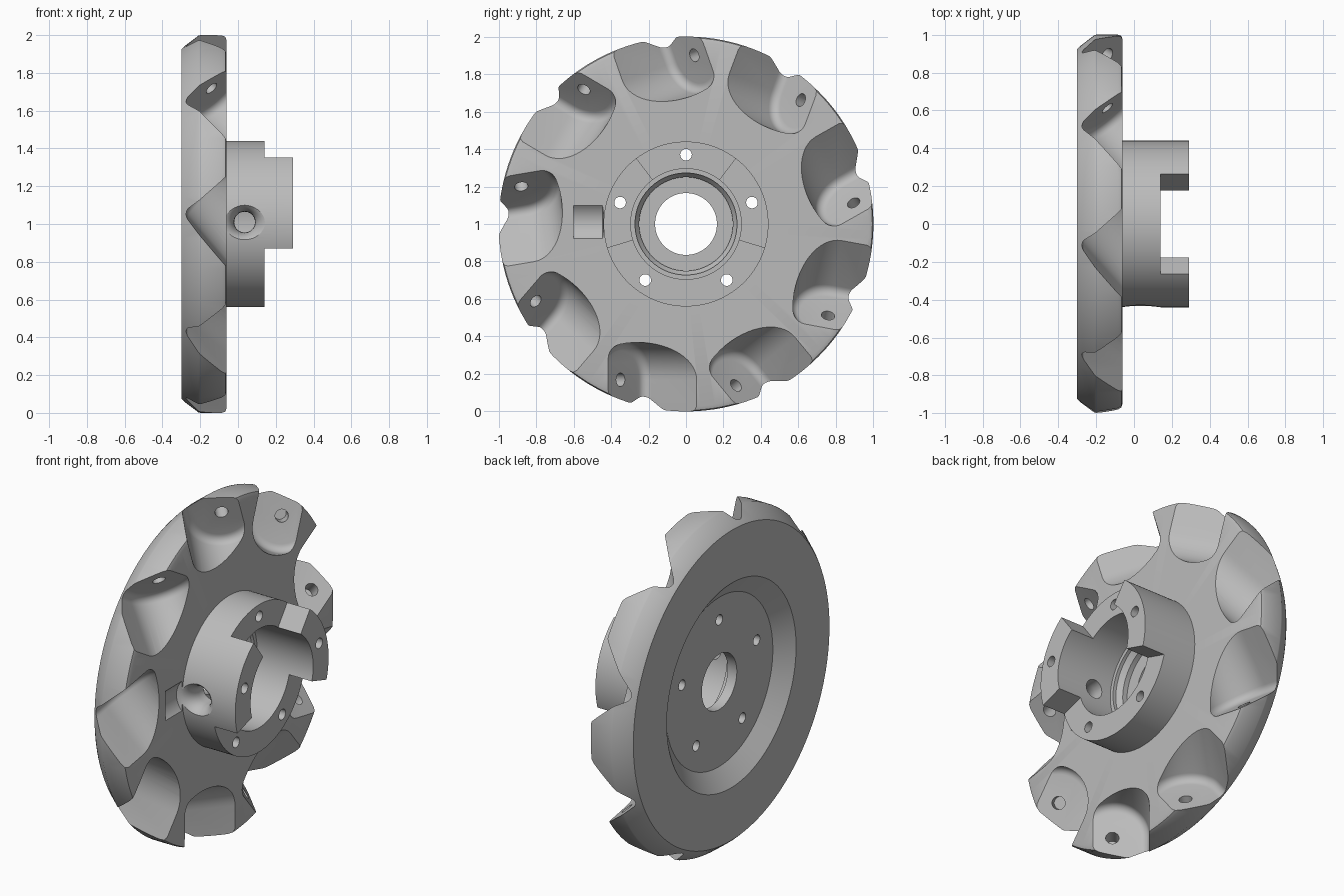
import bpy, bmesh
from math import sin, cos, pi, radians
from mathutils import Vector, Matrix

if "Cube" in bpy.data.objects:
    bpy.data.objects.remove(bpy.data.objects["Cube"])

CENTRE = Vector((0, 0, 1))
X, Y, Z = Vector((1, 0, 0)), Vector((0, 1, 0)), Vector((0, 0, 1))

grey = bpy.data.materials.new("machined grey")
grey.use_nodes = True
grey.diffuse_color = (0.5, 0.5, 0.5, 1)
grey.node_tree.nodes["Principled BSDF"].inputs["Base Color"].default_value = (0.5, 0.5, 0.5, 1)


def loft(name, loops, closed=False):
    """Skin a list of equal point loops; cap the ends or close the ring."""
    bm = bmesh.new()
    rings = [[bm.verts.new(p) for p in loop] for loop in loops]
    pairs = list(zip(rings, rings[1:]))
    if closed:
        pairs.append((rings[-1], rings[0]))
    else:
        bm.faces.new(rings[0])
        bm.faces.new(rings[-1])
    for a, b in pairs:
        for i in range(len(a)):
            j = (i + 1) % len(a)
            bm.faces.new((a[i], a[j], b[j], b[i]))
    bmesh.ops.recalc_face_normals(bm, faces=bm.faces)
    mesh = bpy.data.meshes.new(name)
    bm.to_mesh(mesh)
    bm.free()
    obj = bpy.data.objects.new(name, mesh)
    bpy.context.collection.objects.link(obj)
    obj.data.materials.append(grey)
    return obj


def circle(centre, axis, r, n):
    """Points of a circle around an axis."""
    u = axis.orthogonal().normalized()
    v = axis.cross(u)
    return [centre + r * (u * cos(2 * pi * i / n) + v * sin(2 * pi * i / n)) for i in range(n)]


def drill(name, start, axis, length, r):
    return loft(name, [circle(start, axis, r, 24), circle(start + axis * length, axis, r, 24)])


def polar(deg, r):
    return Y * cos(radians(deg)) * r + Z * sin(radians(deg)) * r


# Turned body: rim, hub, stepped bore and tapered rear recess, as (x, radius)
profile = [(-.30, .61), (-.30, .925), (-.285, .94), (-.21, .997), (-.20, 1), (-.085, 1),
           (-.067, .994), (-.06, .975), (-.06, .44), (.29, .44), (.29, .295), (-.08, .295),
           (-.08, .272), (-.10, .272), (-.13, .25), (-.16, .25), (-.16, .165),
           (-.22, .165), (-.22, .505)]
body = loft("wheel_plate", [circle(CENTRE + X * x, X, r, 160) for x, r in profile], closed=True)
cutters = []

# Gaps between the two drive lugs
for a, b in ((53, 127), (197, 343)):
    arc = [polar(a + (b - a) * i / 16, .7) for i in range(17)]
    cutters.append(loft("lug_gap", [[CENTRE + X * x + p for p in [Vector()] + arc]
                                    for x in (.14, .5)]))

# Bolt holes through the hub
for k in range(5):
    cutters.append(drill("bolt_hole", CENTRE + polar(90 + 72 * k, .37) - X * .5, X, 1, .031))

# Flared radial hole in the front of the hub
flare = [(-.6, .13), (-.445, .13)]
flare += [(-.345 - .1 * sin(t * pi / 12), .055 + .075 * (1 - cos(t * pi / 12))) for t in range(5, -1, -1)]
flare.append((-.2, .055))
cutters.append(loft("radial_hole", [circle(CENTRE + X * .035 + Z * .01 + Y * y, Y, r, 40)
                                    for y, r in flare]))

# Nine slanted roller pockets with rounded inner ends and axle holes
SLANT, RADIUS, FILLET = radians(40), .2, .045
for k in range(9):
    angle = 189.5 + 40 * k
    out = polar(angle, 1)
    tangent = polar(angle - 90, 1)
    axis = X * sin(SLANT) - tangent * cos(SLANT)
    side = X * cos(SLANT) + tangent * sin(SLANT)
    seat = CENTRE - X * .14 + out * .834 + tangent * .342

    def pocket_section(s, r):
        arc = [side * cos(pi * i / 28) * r - out * sin(pi * i / 28) * r for i in range(29)]
        return [seat + axis * s + p for p in [side * r + out * .5] + arc + [out * .5 - side * r]]

    steps = [radians(90 * i / 6) for i in range(7)]
    loops = [pocket_section(FILLET * (1 - cos(t)), RADIUS - FILLET * (1 - sin(t))) for t in steps]
    loops.append(pocket_section(.9, RADIUS))
    cutters.append(loft("roller_pocket", loops))
    cutters.append(drill("axle_hole", seat - axis * .1, axis, .2, .036))

# Cut everything out of the body, then remove the cutters
bpy.context.view_layer.objects.active = body
for cutter in cutters:
    cutter.hide_render = True
    mod = body.modifiers.new("cut", 'BOOLEAN')
    mod.operation = 'DIFFERENCE'
    mod.solver = 'EXACT'
    mod.object = cutter
    bpy.ops.object.modifier_apply(modifier=mod.name)
for cutter in cutters:
    bpy.data.objects.remove(cutter)

# Smooth the turned surfaces, keep machined edges sharp
bpy.ops.object.select_all(action='DESELECT')
body.select_set(True)
bpy.ops.object.shade_smooth_by_angle(angle=radians(25))
